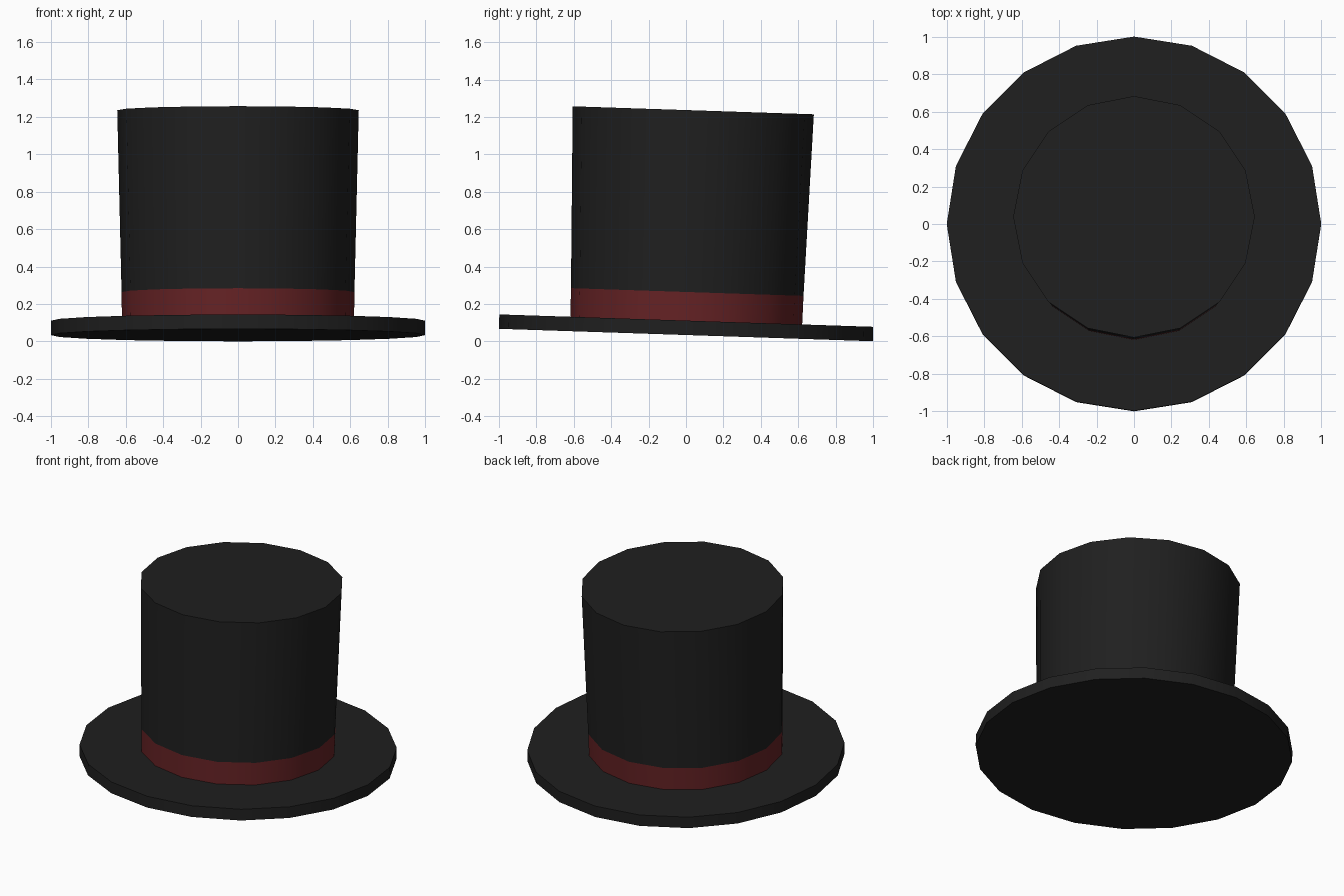
import bpy
from math import radians
from mathutils import Matrix

if "Cube" in bpy.data.objects:
    bpy.data.objects.remove(bpy.data.objects["Cube"])

# The whole hat leans slightly towards the back
TILT = Matrix.Translation((0, -0.001, 0.034)) @ Matrix.Rotation(radians(-1.9), 4, 'X')


def material(name, color):
    m = bpy.data.materials.new(name)
    m.diffuse_color = (*color, 1)
    m.use_nodes = True
    m.node_tree.nodes["Principled BSDF"].inputs["Base Color"].default_value = m.diffuse_color
    return m


black = material("black_felt", (0.014, 0.014, 0.014))
red = material("red_ribbon", (0.13, 0.016, 0.018))


def drum(name, sides, r_low, r_high, z_low, z_high, mat):
    """Tapered many-sided drum along the hat's leaning axis."""
    bpy.ops.mesh.primitive_cone_add(vertices=sides, radius1=r_low, radius2=r_high,
                                    depth=z_high - z_low)
    ob = bpy.context.object
    ob.name = name
    ob.data.transform(Matrix.Translation((0, 0, (z_low + z_high) / 2)))
    ob.data.transform(TILT)
    ob.data.materials.append(mat)
    bpy.ops.object.shade_smooth_by_angle(angle=radians(30))
    return ob


# Flat brim, ribbon band and flaring crown
drum("brim", 20, 1.0, 1.0, 0.0, 0.077, black)
drum("ribbon_band", 16, 0.62, 0.622, 0.077, 0.23, red)
drum("crown", 16, 0.622, 0.645, 0.23, 1.202, black)
